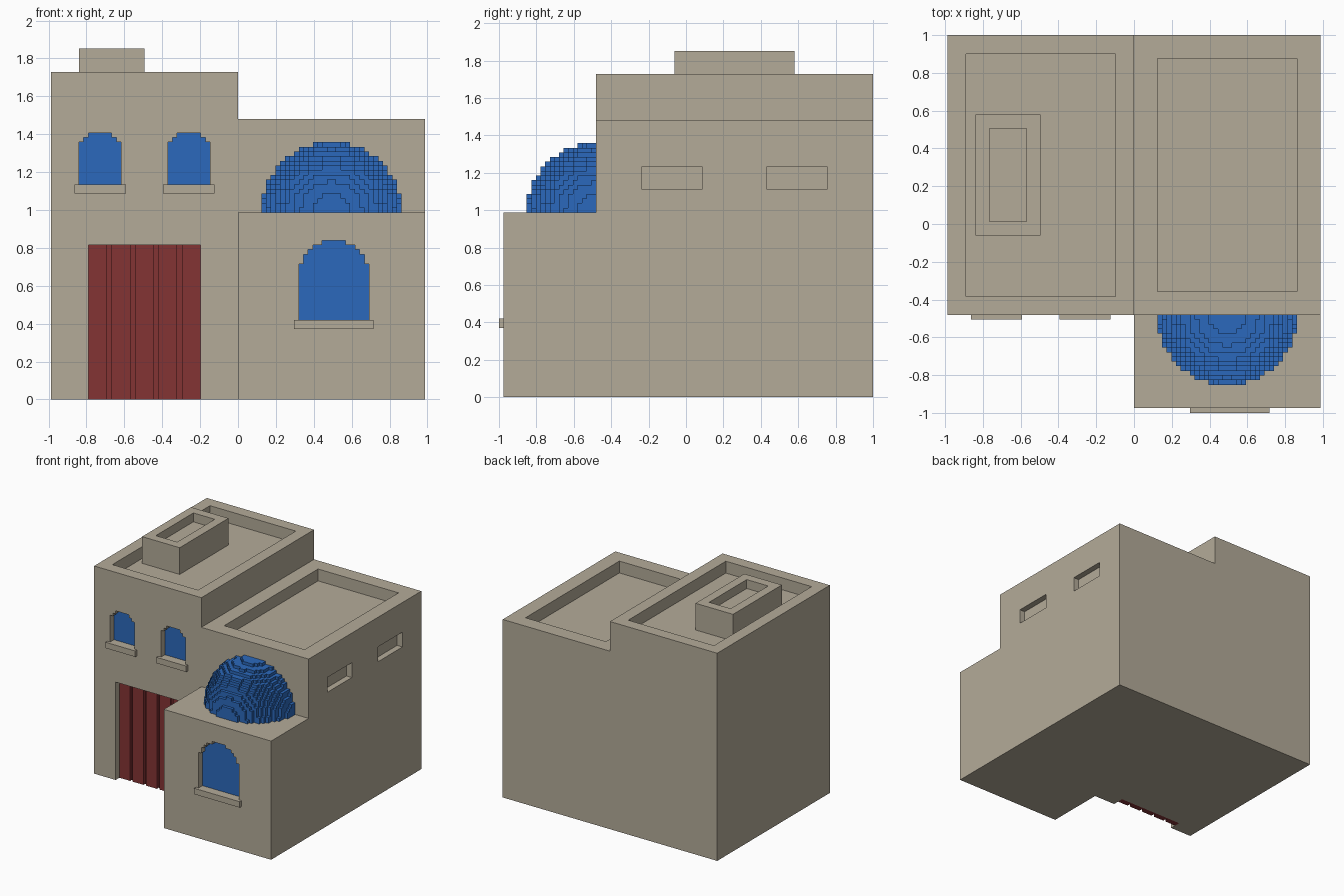
import bpy, bmesh

if "Cube" in bpy.data.objects:
    bpy.data.objects.remove(bpy.data.objects["Cube"])

U = 2 / 81  # one block of the grid the house is laid out on


def material(name, rgb):
    m = bpy.data.materials.new(name)
    lin = [((c / 255 + 0.055) / 1.055) ** 2.4 for c in rgb]
    m.diffuse_color = (*lin, 1)
    m.use_nodes = True
    m.node_tree.nodes["Principled BSDF"].inputs["Base Color"].default_value = m.diffuse_color
    return m


PLASTER = material("sand plaster", (180, 171, 153))
BLUE = material("blue paint", (43, 105, 188))
RED = material("red door paint", (132, 51, 52))


def finish(name, bm, mat):
    bmesh.ops.recalc_face_normals(bm, faces=bm.faces)
    bmesh.ops.scale(bm, vec=(U, U, U), verts=bm.verts)
    me = bpy.data.meshes.new(name)
    bm.to_mesh(me)
    bm.free()
    me.materials.append(mat)
    ob = bpy.data.objects.new(name, me)
    bpy.context.collection.objects.link(ob)
    return ob


def prism(name, profile, axis, a, b, mat=PLASTER):
    """Extrude a profile along an axis: x takes (y, z), y takes (x, z)."""
    bm = bmesh.new()
    place = (lambda p, q: (a, p, q)) if axis == "x" else (lambda p, q: (p, a, q))
    face = bm.faces.new([bm.verts.new(place(p, q)) for p, q in profile])
    ext = bmesh.ops.extrude_face_region(bm, geom=[face])["geom"]
    move = (b - a, 0, 0) if axis == "x" else (0, b - a, 0)
    bmesh.ops.translate(bm, vec=move,
                        verts=[v for v in ext if isinstance(v, bmesh.types.BMVert)])
    return finish(name, bm, mat)


def box(name, x, y, z, mat=PLASTER):
    rect = [(x[0], z[0]), (x[1], z[0]), (x[1], z[1]), (x[0], z[1])]
    return prism(name, rect, "y", y[0], y[1], mat)


def cut(target, cutter):
    cutter.hide_render = True
    mod = target.modifiers.new("cut", "BOOLEAN")
    mod.operation = "DIFFERENCE"
    mod.solver = "EXACT"
    mod.object = cutter
    bpy.context.view_layer.objects.active = target
    bpy.ops.object.modifier_apply(modifier=mod.name)
    bpy.data.objects.remove(cutter)


def stepped_arch(cx, z0, steps):
    """Opening outline; steps are (half width, top) from the widest up."""
    right = [(steps[0][0], z0)]
    for i, (w, top) in enumerate(steps):
        right.append((w, top))
        if i + 1 < len(steps):
            right.append((steps[i + 1][0], top))
    return [(cx + w, z) for w, z in right] + [(cx - w, z) for w, z in reversed(right)]


def window(name, wall, cx, front, z0, steps):
    outline = stepped_arch(cx, z0, steps)
    cut(wall, prism("cutter", outline, "y", front - 1, front + 3))
    prism(name + "_pane", outline, "y", front + 2, front + 3, BLUE)
    w = steps[0][0] + 1
    box(name + "_sill", (cx - w, cx + w), (front - 1, front), (z0 - 2, z0))


# Main masses
tower = box("left_tower", (-40, 0), (-19.5, 40.5), (0, 70))
wing = prism("right_wing", [(-39.5, 0), (40.5, 0), (40.5, 60), (-19.5, 60),
                            (-19.5, 40), (-39.5, 40)], "x", 0, 40)
hatch = box("roof_hatch", (-34, -20), (-2.5, 23.5), (66, 75))

# Sunken roofs behind parapets
cut(tower, box("cutter", (-36, -4), (-15.5, 36.5), (66, 72)))
cut(wing, box("cutter", (5, 35), (-14.5, 35.5), (56, 62)))
cut(hatch, box("cutter", (-31, -23), (0.5, 20.5), (72, 77)))

# Arched windows with sills
small = [(4.5, 55), (3.5, 56), (2.5, 57)]
large = [(7.5, 29), (6.5, 31), (5.5, 32), (4.5, 33), (2.5, 34)]
window("upper_window_left", tower, -29.5, -19.5, 46, small)
window("upper_window_right", tower, -10.5, -19.5, 46, small)
window("front_window", wing, 20.5, -39.5, 17, large)

# Side niches
for y in (-9.5, 17.5):
    cut(wing, box("cutter", (38, 41), (y, y + 13), (45, 50)))

# Plank door
cut(tower, box("cutter", (-32, -8), (-21, -15.5), (-1, 33)))
box("door_back", (-32, -8), (-16.5, -15.5), (0, 33), RED)
for i in range(5):
    x = -32 + 5 * i
    box(f"door_plank_{i + 1}", (x, x + 4), (-17.5, -16.5), (0, 33), RED)

# Stepped half dome against the wing wall: outer block faces only
R = 15


def inside(i, j, k):
    return (i + .5) ** 2 + (j + .5) ** 2 + (k + .5) ** 2 <= R * R


bm = bmesh.new()
for i in range(-R, R):
    for j in range(-R, 0):
        for k in range(R):
            if not inside(i, j, k):
                continue
            for ax in range(3):
                for side in (0, 1):
                    n = [i, j, k]
                    n[ax] += 2 * side - 1
                    if inside(*n):
                        continue
                    quad = []
                    for s, t in ((0, 0), (1, 0), (1, 1), (0, 1)):
                        p = [i + 20, j - 19.5, k + 40]
                        p[ax] += side
                        p[(ax + 1) % 3] += s
                        p[(ax + 2) % 3] += t
                        quad.append(bm.verts.new(p))
                    bm.faces.new(quad if side else quad[::-1])
bmesh.ops.remove_doubles(bm, verts=bm.verts, dist=0.01)
finish("half_dome", bm, BLUE)
